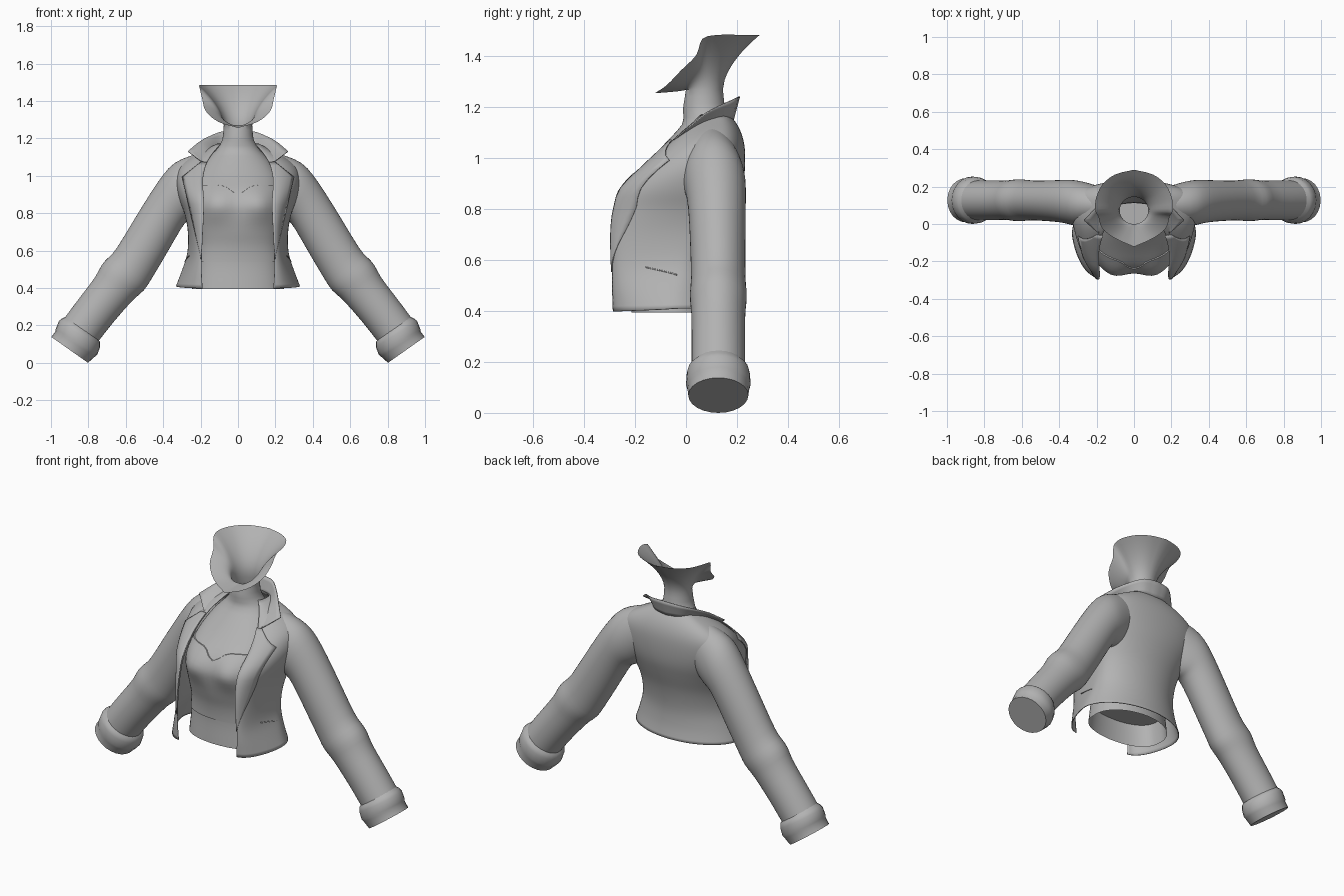
import bpy
import bmesh
from math import sin, cos, pi, exp, radians
from mathutils import Vector

cube = bpy.data.objects.get("Cube")
if cube:
    bpy.data.objects.remove(cube, do_unlink=True)

grey = bpy.data.materials.new("plain_grey")
grey.use_nodes = True
colour = (0.45, 0.45, 0.45, 1)
grey.diffuse_color = colour
grey.node_tree.nodes["Principled BSDF"].inputs["Base Color"].default_value = colour


def ramp(value, start, end):
    return min(max((value - start) / (end - start), 0), 1)


def sample(table, key):
    """Smooth interpolation of table rows by their first value."""
    last = len(table) - 1
    key = min(max(key, table[0][0]), table[last][0])
    i = max(k for k in range(last) if table[k][0] <= key)
    a, b = table[i], table[i + 1]
    p, n = table[max(i - 1, 0)], table[min(i + 2, last)]
    w = b[0] - a[0]
    t = (key - a[0]) / w
    out = []
    for c in range(1, len(a)):
        m0 = (b[c] - p[c]) / (b[0] - p[0]) * w
        m1 = (n[c] - a[c]) / (n[0] - a[0]) * w
        out.append(a[c] + m0 * t + (3 * (b[c] - a[c]) - 2 * m0 - m1) * t**2
                   + (2 * (a[c] - b[c]) + m0 + m1) * t**3)
    return out


def loft(name, rows, ring=False, cap=False, thick=0, subdivide=0):
    """Skin rows of points and mirror the result across x = 0."""
    bm = bmesh.new()
    grid = [[bm.verts.new(p) for p in row] for row in rows]
    count = len(rows[0])
    for low, high in zip(grid, grid[1:]):
        for j in range(count if ring else count - 1):
            k = (j + 1) % count
            bm.faces.new((low[j], low[k], high[k], high[j]))
    if cap:
        bm.faces.new(grid[-1])
    bmesh.ops.recalc_face_normals(bm, faces=bm.faces)
    mesh = bpy.data.meshes.new(name)
    bm.to_mesh(mesh)
    bm.free()
    mesh.materials.append(grey)
    obj = bpy.data.objects.new(name, mesh)
    bpy.context.collection.objects.link(obj)
    obj.modifiers.new("mirror", "MIRROR")
    if subdivide:
        mod = obj.modifiers.new("smooth", "SUBSURF")
        mod.levels = mod.render_levels = subdivide
        mod.boundary_smooth = "PRESERVE_CORNERS"
    if thick:
        mod = obj.modifiers.new("cloth", "SOLIDIFY")
        mod.thickness = thick
        mod.offset = 0
    bpy.ops.object.select_all(action="DESELECT")
    obj.select_set(True)
    bpy.context.view_layer.objects.active = obj
    bpy.ops.object.shade_smooth_by_angle(angle=radians(40))
    return obj


# Body: height, half width, front y, back y
BODY = [(.395, .245, -.215, .125), (.53, .23, -.207, .115), (.62, .22, -.215, .115),
        (.7, .226, -.235, .135), (.78, .238, -.25, .16), (.85, .242, -.252, .18),
        (.92, .235, -.22, .195), (1, .215, -.14, .205), (1.08, .17, -.062, .2),
        (1.14, .115, -.012, .175), (1.19, .085, -.012, .155), (1.27, .076, 0, .145)]


def body(angle, z, grow=0.0):
    width, front, back = sample(BODY, z)
    x = (width + grow) * sin(angle)
    depth = (back - front) / 2 + grow
    y = (front + back) / 2
    if cos(angle) > 0:
        y += depth * cos(angle)
    else:  # flatter front with the bust
        y -= depth * abs(cos(angle))**(.68 + .32 * ramp(z, 1, 1.15))
        y -= .033 * exp(-((x - .12) / .08)**2 - ((z - .845) / .085)**2)
    return Vector((x, y, z))


HALF = [pi * k / 24 for k in range(25)]
body_rows = [[body(a, .395 + .875 * r / 32) for a in HALF] for r in range(33)]

# Cut rim above the neck, from back to front: step, x, y, z
RIM = [(0, 0, .29, 1.485), (1, .1, .265, 1.485), (2, .17, .21, 1.485),
       (3, .205, .13, 1.485), (4, .205, .065, 1.47), (5, .19, .04, 1.405),
       (6, .172, -.02, 1.345), (7, .105, -.075, 1.288), (8, 0, -.122, 1.256)]
for r in range(1, 9):
    t = r / 8
    row = []
    for a in HALF:
        base, rim = body(a, 1.27), Vector(sample(RIM, 8 * a / pi))
        p = base.lerp(rim, t**1.5)
        p.z = base.z + (rim.z - base.z) * t**.85
        row.append(p)
    body_rows.append(row)
loft("body_and_neck", body_rows)

# Panel closing the inside of the waist
waist = [body(a, .53) for a in HALF[1:-1]]
loft("waist_panel", [waist, [Vector((0, p.y, p.z)) for p in waist]])

# Fitted top with a curved neckline, edges turned in
top_rows = []
for r in range(-1, 18):
    row = []
    for a in HALF:
        neckline = .95 - .05 * exp(-(body(a, .9).x / .05)**2)
        step = min(max(r, 0), 16)
        row.append(body(a, .54 + (neckline - .54) * step / 16, .006 if r == step else -.003))
    top_rows.append(row)
loft("fitted_top", top_rows)

# Jacket: height, opening x, opening y, side x, side y, back y
JACKET = [(.41, .19, -.285, .33, -.05, .165), (.48, .195, -.288, .303, -.04, .15),
          (.58, .195, -.288, .27, -.02, .145), (.7, .19, -.286, .266, 0, .165),
          (.8, .185, -.272, .285, .03, .197), (.88, .185, -.245, .315, .05, .22),
          (.97, .19, -.155, .333, .08, .23), (1.05, .175, -.07, .315, .1, .228),
          (1.1, .15, -.02, .25, .11, .215), (1.14, .12, .03, .17, .12, .195),
          (1.17, .09, .06, .11, .12, .17)]


def jacket_front(z, u):
    """Point on the jacket front, u running from opening to side."""
    fx, fy, sx, sy, _ = sample(JACKET, z)
    bulge = .67 - .17 * ramp(z, .55, .75)
    return Vector((fx + (sx - fx) * u, sy + (fy - sy) * (1 - u * u)**bulge, z))


jacket_rows = []
for r in range(25):
    z = .41 + .76 * r / 24
    _, _, sx, sy, by = sample(JACKET, z)
    square = 1 - .28 * ramp(z, .6, .92)  # broad shoulder blades
    row = [jacket_front(z, sin(pi / 2 * k / 8)) for k in range(8)]
    for k in range(13):
        a = pi / 2 * k / 12
        row.append(Vector((sx * cos(a), sy + (by - sy) * sin(a)**square, z)))
    if r == 0:
        for p in row[:8]:
            p.z -= .012 * (p.y / -.285)
    jacket_rows.append(row)
loft("jacket_body", jacket_rows, thick=.005, subdivide=1)

# Lapels lying on the jacket fronts
lapel_rows = []
for r in range(17):
    z = .55 + .44 * r / 12 if r <= 12 else .99 + .08 * (r - 12) / 4
    edge = .197 + .103 * r / 12 if r <= 12 else .3 - .1 * (r - 12) / 4
    fx, _, sx, _, _ = sample(JACKET, z)
    row = []
    for k in range(7):
        u = max(edge - fx, .004) / (sx - fx) * k / 6
        lift = .004 + .008 * min(r / 6, 1)
        row.append(jacket_front(z, u) + Vector((-.002, -lift, .003)))
    lapel_rows.append(row)
loft("lapels", lapel_rows, thick=.005)

# Standing collar: step, x, y, z from back to front
SEAM = [(0, 0, .185, 1.15), (1, .08, .17, 1.155), (2, .13, .11, 1.15),
        (3, .145, .05, 1.125), (4, .155, 0, 1.1), (5, .185, -.045, 1.07)]
EDGE = [(0, 0, .21, 1.243), (1, .09, .195, 1.235), (2, .165, .13, 1.205),
        (3, .215, .075, 1.175), (4, .268, .02, 1.13), (5, .19, -.05, 1.072)]
collar_rows = []
for t in (0, .25, .5, .75, 1):
    row = []
    for k in range(21):
        s = k / 4
        seam = Vector(sample(SEAM, s))
        i = min(int(s), 4)
        # straight edge keeps the collar tip crisp
        rim = Vector(EDGE[i][1:]).lerp(Vector(EDGE[i + 1][1:]), s - i) if s > 3 else Vector(sample(EDGE, s))
        row.append(seam.lerp(rim, t))
    collar_rows.append(row)
loft("collar", collar_rows, thick=.005)

# Pocket slits on the jacket sides
pocket = []
for lift in (-.002, .002):
    pocket.append([jacket_front(.572 - .03 * k / 6 + lift, sin(radians(54 + 5.5 * k)))
                   + Vector((.004, -.003, 0)) for k in range(7)])
loft("pocket_slits", pocket, thick=.003)


def tube(rings, steps=24):
    """Rings given by outer x z, inner x z, half depth and middle y."""
    rows = []
    for xo, zo, xi, zi, depth, middle in rings:
        c = Vector(((xo + xi) / 2, middle, (zo + zi) / 2))
        across = Vector(((xo - xi) / 2, 0, (zo - zi) / 2))
        rows.append([c + across * cos(2 * pi * j / steps)
                     + Vector((0, depth * sin(2 * pi * j / steps), 0)) for j in range(steps)])
    return rows


# Sleeves with elbow folds
loft("sleeves", tube([
    (.16, 1.135, .2, .8, .1, .1), (.26, 1.108, .23, .775, .116, .105),
    (.345, 1.074, .255, .765, .124, .11), (.4, 1.01, .27, .76, .121, .116),
    (.462, .92, .295, .735, .114, .122), (.57, .745, .39, .565, .109, .125),
    (.655, .6, .475, .425, .107, .127), (.685, .572, .5, .385, .113, .127),
    (.735, .525, .545, .35, .113, .127), (.752, .47, .57, .325, .106, .127),
    (.84, .36, .66, .225, .106, .127), (.925, .245, .745, .115, .106, .127),
]), ring=True, subdivide=1)

# Turned cuffs, closed at the wrist
loft("cuffs", tube([
    (.915, .25, .75, .13, .095, .127), (.942, .236, .737, .11, .118, .127),
    (.957, .224, .737, .085, .124, .127), (.975, .18, .752, .045, .127, .127),
    (.976, .168, .765, .033, .122, .127), (.998, .138, .802, 0, .118, .127),
]), ring=True, cap=True)
